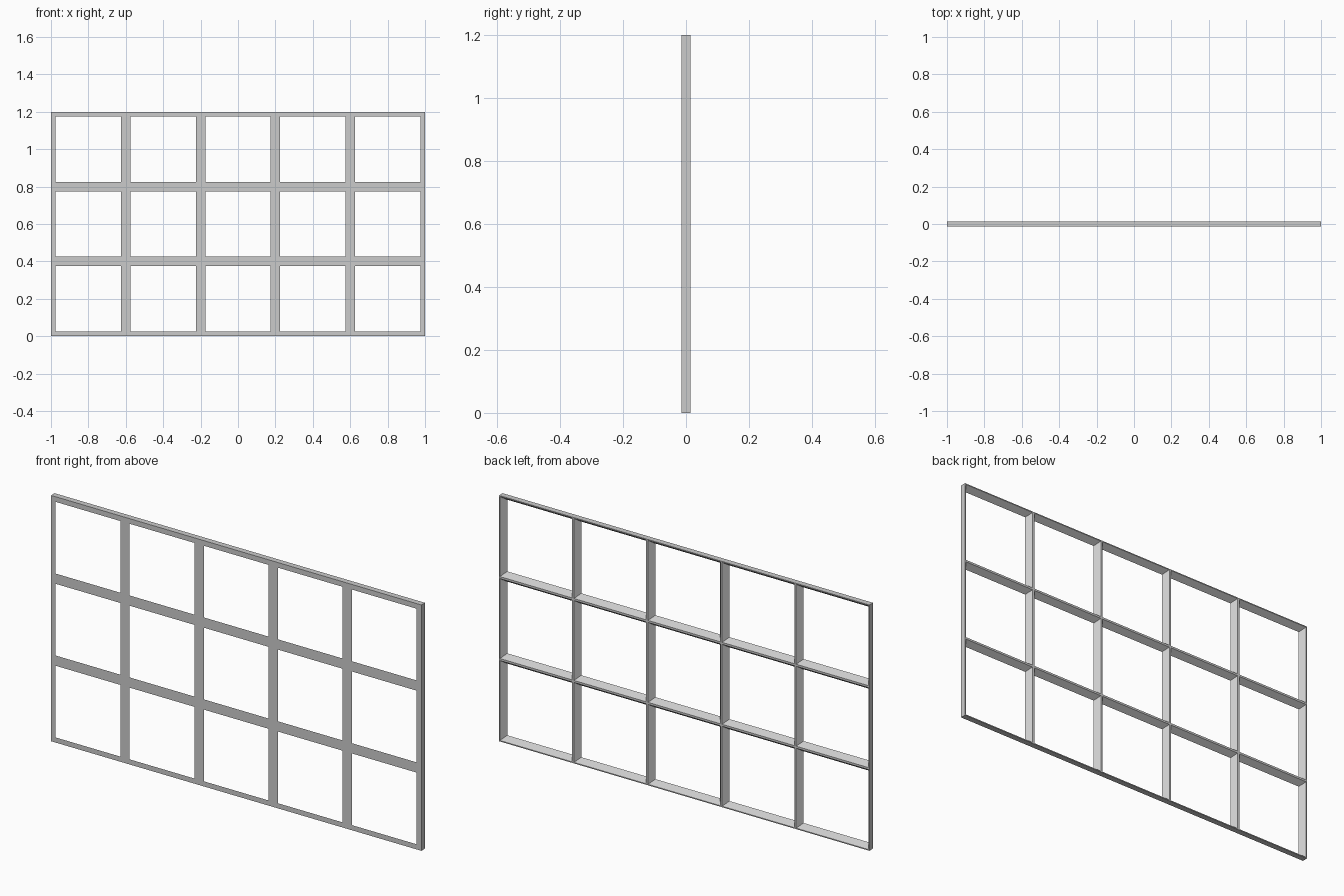
import bpy
import bmesh

COLUMNS, ROWS, CELL = 5, 3, 0.4
FRONT_BAR = 0.025    # half the bar width on the flat front
BACK_BAR = 0.005     # half the bar width on the narrow back ridge
DEPTH = 0.014        # half the frame thickness

cube = bpy.data.objects.get("Cube")
if cube:
    bpy.data.objects.remove(cube, do_unlink=True)

# Plain grey
grey = bpy.data.materials.new("plain_grey")
grey.use_nodes = True
colour = (0.6, 0.6, 0.6, 1)
grey.diffuse_color = colour
grey.node_tree.nodes["Principled BSDF"].inputs["Base Color"].default_value = colour


def ring(bm, x, z, inset, y):
    """Square loop of four vertices around a cell centre."""
    h = CELL / 2 - inset
    return [bm.verts.new((x + sx * h, y, z + sz * h))
            for sx, sz in ((-1, -1), (1, -1), (1, 1), (-1, 1))]


def add_cell(bm, x, z):
    """Mitred surround of one opening: front face, splayed reveal, back ridge."""
    rings = [ring(bm, x, z, 0, -DEPTH), ring(bm, x, z, FRONT_BAR, -DEPTH),
             ring(bm, x, z, BACK_BAR, DEPTH), ring(bm, x, z, 0, DEPTH)]
    for a, b in zip(rings, rings[1:]):
        for i in range(4):
            j = (i + 1) % 4
            bm.faces.new((a[i], a[j], b[j], b[i]))


# Grid of openings welded into one lattice
bm = bmesh.new()
for col in range(COLUMNS):
    for row in range(ROWS):
        add_cell(bm, (col - (COLUMNS - 1) / 2) * CELL, (row + 0.5) * CELL)
bmesh.ops.remove_doubles(bm, verts=bm.verts, dist=0.0005)

# Outer edge walls joining front and back
border = [e for e in bm.edges if e.is_boundary]
bmesh.ops.bridge_loops(bm, edges=border)

# Merge coplanar pieces and tidy the normals
bmesh.ops.dissolve_limit(bm, angle_limit=0.01, verts=bm.verts, edges=bm.edges)
bmesh.ops.recalc_face_normals(bm, faces=bm.faces)

mesh = bpy.data.meshes.new("window_lattice")
bm.to_mesh(mesh)
bm.free()
mesh.materials.append(grey)
lattice = bpy.data.objects.new("window_lattice", mesh)
bpy.context.collection.objects.link(lattice)
